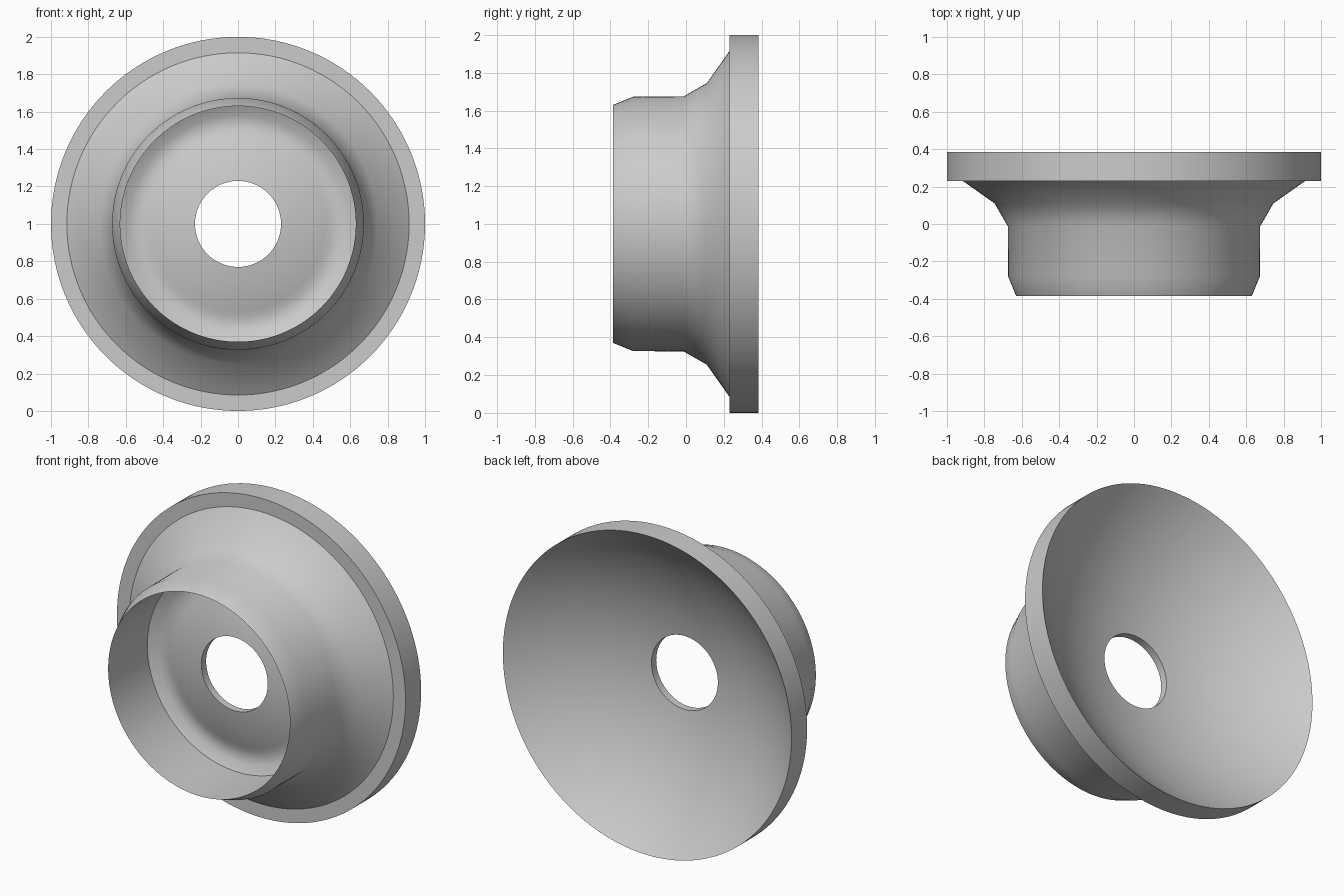
import bpy
import bmesh
import math
from mathutils import Matrix, Vector

if "Cube" in bpy.data.objects:
    bpy.data.objects.remove(bpy.data.objects["Cube"], do_unlink=True)

SIDES = 128
HOLE = 0.23
BOWL_RADIUS = 1.48
BOWL_BOTTOM = -0.005
SHELL = 0.047


def make_material(name, color):
    mat = bpy.data.materials.new(name)
    mat.use_nodes = True
    mat.diffuse_color = color
    mat.node_tree.nodes["Principled BSDF"].inputs["Base Color"].default_value = color
    return mat


def bowl_depth(r):
    return BOWL_BOTTOM + BOWL_RADIUS - math.sqrt(BOWL_RADIUS ** 2 - r * r)


def arc(start, end, steps, offset=0.0):
    """Points (radius, y) along the spherical bowl, moved forward by offset."""
    radii = [start + (end - start) * i / steps for i in range(steps + 1)]
    return [(r, bowl_depth(r) - offset) for r in radii]


def lathe(name, profile, material):
    """Revolve a closed (radius, y) profile around the front-to-back axis."""
    bm = bmesh.new()
    verts = [bm.verts.new((r, y, 0)) for r, y in profile]
    edges = [bm.edges.new((a, b)) for a, b in zip(verts, verts[1:] + verts[:1])]
    bmesh.ops.spin(bm, geom=verts + edges, cent=Vector(), axis=(0, 1, 0),
                   angle=math.tau, steps=SIDES)
    bmesh.ops.remove_doubles(bm, verts=bm.verts, dist=0.0001)
    bmesh.ops.recalc_face_normals(bm, faces=bm.faces)
    bmesh.ops.transform(bm, matrix=Matrix.Translation((0, 0, 1)), verts=bm.verts)
    mesh = bpy.data.meshes.new(name)
    bm.to_mesh(mesh)
    bm.free()
    mesh.materials.append(material)
    obj = bpy.data.objects.new(name, mesh)
    bpy.context.collection.objects.link(obj)
    bpy.ops.object.select_all(action="DESELECT")
    obj.select_set(True)
    bpy.context.view_layer.objects.active = obj
    bpy.ops.object.shade_smooth_by_angle(angle=math.radians(32))
    return obj


grey = make_material("plain grey", (0.6, 0.6, 0.6, 1))

# Collar outside, flare and flange
outside = [(0.63, -0.385), (0.673, -0.28), (0.675, -0.012), (0.745, 0.11),
           (0.915, 0.23), (1.0, 0.23)]
# Bowl from the rim in to the hole
bowl = arc(1.0, HOLE, 20)
# Floor of the collar, from the hole out to a rounded groove at the wall
floor = arc(HOLE, 0.5, 8, SHELL)
groove = [(0.54, 0.04), (0.58, 0.03), (0.63, 0.003)]

lathe("flared_bowl", outside + bowl + floor + groove, grey)
